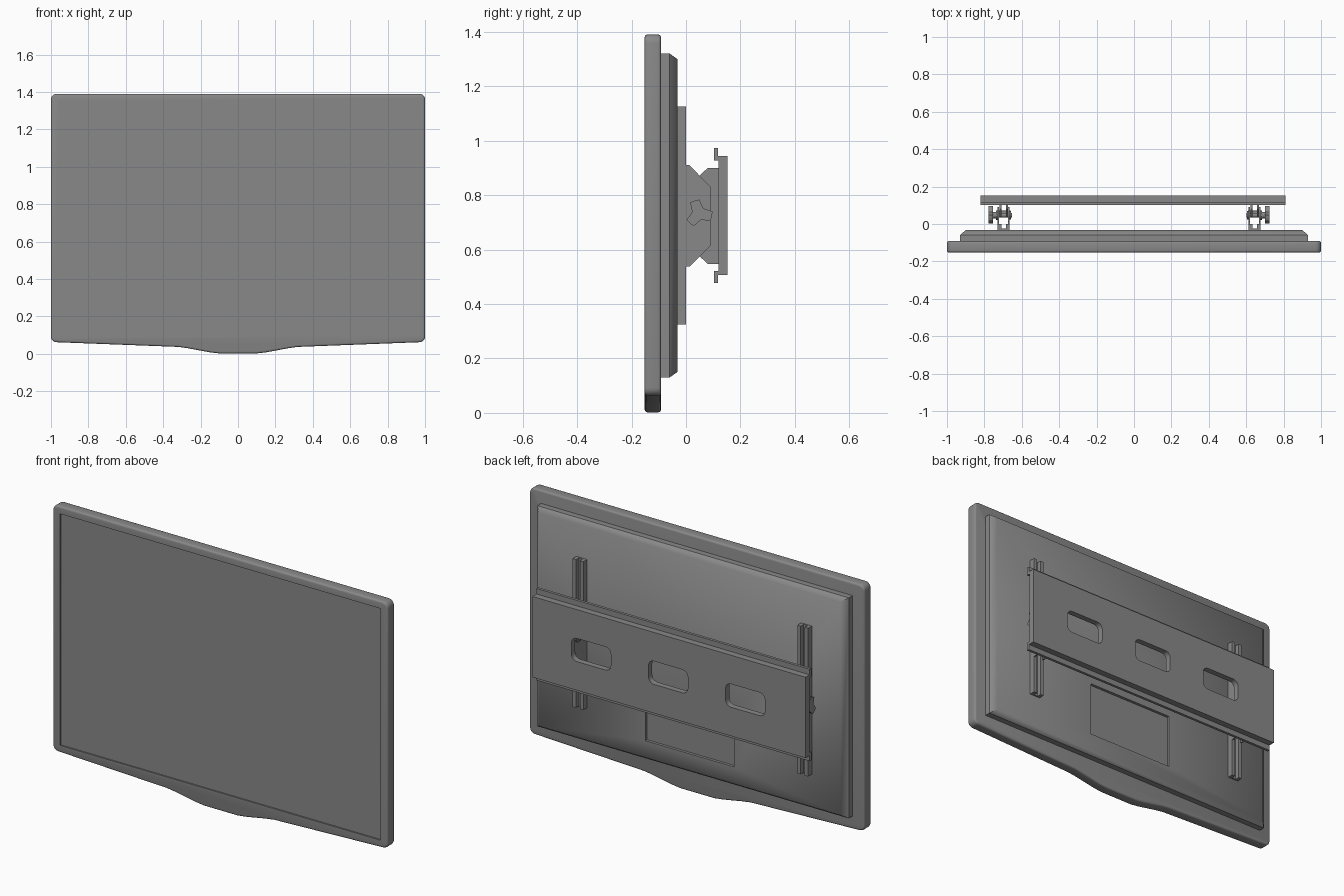
import bpy, bmesh, math
from mathutils import Vector

if "Cube" in bpy.data.objects:
    bpy.data.objects.remove(bpy.data.objects["Cube"], do_unlink=True)

grey = bpy.data.materials.new("mid_grey")
grey.use_nodes = True
GREY = (0.25, 0.25, 0.25, 1)
grey.diffuse_color = GREY
grey.node_tree.nodes["Principled BSDF"].inputs["Base Color"].default_value = GREY


def to_object(name, bm):
    bmesh.ops.recalc_face_normals(bm, faces=bm.faces[:])
    mesh = bpy.data.meshes.new(name)
    bm.to_mesh(mesh)
    bm.free()
    mesh.materials.append(grey)
    ob = bpy.data.objects.new(name, mesh)
    bpy.context.collection.objects.link(ob)
    return ob


def prism(name, pts, axis, lo, hi):
    """Extrude a 2D outline along an axis between lo and hi."""
    place = {"x": lambda a, b, t: (t, a, b),
             "y": lambda a, b, t: (a, t, b),
             "z": lambda a, b, t: (a, b, t)}[axis]
    bm = bmesh.new()
    face = bm.faces.new([bm.verts.new(place(a, b, lo)) for a, b in pts])
    out = bmesh.ops.extrude_face_region(bm, geom=[face])
    moved = [v for v in out["geom"] if isinstance(v, bmesh.types.BMVert)]
    bmesh.ops.translate(bm, verts=moved, vec=Vector(place(0, 0, hi - lo)))
    return to_object(name, bm)


def arc(cx, cy, r, start, end, steps):
    angles = [math.radians(start + (end - start) * i / steps) for i in range(steps + 1)]
    return [(cx + r * math.cos(a), cy + r * math.sin(a)) for a in angles]


def rect(x0, x1, z0, z1):
    return [(x0, z0), (x1, z0), (x1, z1), (x0, z1)]


def round_rect(cx, cz, w, h, r):
    x, z = w / 2 - r, h / 2 - r
    pts = []
    for i, (sx, sz) in enumerate([(1, 1), (-1, 1), (-1, -1), (1, -1)]):
        pts += arc(cx + sx * x, cz + sz * z, r, 90 * i, 90 * i + 90, 5)
    return pts


def bake(ob, cutters=()):
    """Apply modifiers, then drop the cutters."""
    for c in cutters:
        c.hide_render = True
        mod = ob.modifiers.new("cut", "BOOLEAN")
        mod.object, mod.operation, mod.solver = c, "DIFFERENCE", "EXACT"
    bpy.context.view_layer.update()
    dg = bpy.context.evaluated_depsgraph_get()
    mesh = bpy.data.meshes.new_from_object(ob.evaluated_get(dg))
    ob.modifiers.clear()
    ob.data = mesh
    for c in cutters:
        bpy.data.objects.remove(c, do_unlink=True)


def smooth(ob, degrees=35):
    ob.data.shade_smooth()
    ob.data.set_sharp_from_angle(angle=math.radians(degrees))


# Screen housing: curved chin, rounded corners and softened rim
half_chin = [(0.1, 0.002), (0.15, 0.008), (0.27, 0.03), (0.32, 0.037)]
R = 0.03
right_half = half_chin + arc(1 - R, 0.062 + R, R, -90, 0, 5) + arc(1 - R, 1.39 - R, R, 0, 90, 5)
outline = right_half + [(-x, z) for x, z in reversed(right_half)]
housing = prism("screen_housing", outline, "y", -0.152, -0.092)
rim = housing.modifiers.new("rim", "BEVEL")
rim.width, rim.segments, rim.limit_method, rim.angle_limit = 0.01, 3, "ANGLE", math.radians(60)
bake(housing, [prism("screen_cutter", rect(-0.957, 0.957, 0.10, 1.35), "y", -0.3, -0.144)])
smooth(housing)

# Rear cover: straight wall, chamfer, and a recessed connector bay
bm = bmesh.new()
rings = []
for y, (x0, x1, z0, z1) in [(-0.094, (-0.93, 0.93, 0.13, 1.32)),
                            (-0.06, (-0.93, 0.93, 0.13, 1.32)),
                            (-0.032, (-0.9, 0.9, 0.15, 1.30)),
                            (-0.032, (-0.265, 0.265, 0.24, 0.54)),
                            (-0.047, (-0.265, 0.265, 0.24, 0.54))]:
    rings.append([bm.verts.new((x, y, z)) for x, z in rect(x0, x1, z0, z1)])
for low, high in zip(rings, rings[1:]):
    for i in range(4):
        j = (i + 1) % 4
        bm.faces.new((low[i], low[j], high[j], high[i]))
bm.faces.new(rings[0])
bm.faces.new(rings[-1])
for f in bm.faces:
    f.smooth = True
# only the chamfer blends into the back face
soft = set(rings[2]) | set(rings[3])
for e in bm.edges:
    a, b = e.verts
    level = [k for k, ring in enumerate(rings) if a in ring and b in ring]
    blends = level == [2] or (a in soft and b in soft and not level)
    e.smooth = blends
to_object("rear_cover", bm)

# Wall plate: flat bar with hooked lips along both edges and three windows
MID = 0.725
half = [(0.152, 0.218), (0.117, 0.218), (0.117, 0.248), (0.102, 0.248),
        (0.102, 0.203), (0.12, 0.203)]
profile = [(y, MID + z) for y, z in half] + [(y, MID - z) for y, z in reversed(half)]
plate = prism("wall_plate", profile, "x", -0.82, 0.81)
windows = [prism("window_cutter", round_rect(cx, MID, 0.235, 0.125, 0.032), "y", 0.05, 0.2)
           for cx in (-0.46, 0, 0.46)]
bake(plate, windows)
smooth(plate)

# Side-view outlines of the arms and the three-lobed knob
tilt_outline = [(-0.005, 0.91), (0.013, 0.91), (0.09, 0.83), (0.09, 0.615),
                (0.013, 0.537), (-0.005, 0.537)]
hook_outline = [(0.04, 0.863), (0.08, 0.90), (0.122, 0.90), (0.122, 0.547),
                (0.08, 0.547), (0.04, 0.585)]
KNOB_Y, KNOB_Z = 0.047, 0.733
knob_outline = []
for k in range(3):
    a = 108 + 120 * k
    for da, r in [(-20, 0.051), (0, 0.049), (20, 0.051), (60, 0.025)]:
        t = math.radians(a + da)
        knob_outline.append((KNOB_Y + r * math.cos(t), KNOB_Z + r * math.sin(t)))


# Two mirrored bracket assemblies
for side, label in [(1, "left"), (-1, "right")]:
    centre = -0.026 + side * 0.671

    def across(name, pts, a, b):
        return prism(f"{label}_{name}", pts, "x", centre + side * a, centre + side * b)

    # vertical rail: open channel
    channel = [(-0.032, -0.034), (0.032, -0.034), (0.032, 0), (0.012, 0),
               (0.012, -0.024), (-0.012, -0.024), (-0.012, 0), (-0.032, 0)]
    prism(f"{label}_rail", [(centre + x, y) for x, y in channel], "z", 0.325, 1.125)

    # tilt arms on the rail, hook arms on the plate
    for s, pos in [(1, "outer"), (-1, "inner")]:
        across(f"{pos}_tilt_arm", tilt_outline, s * 0.024, s * 0.032)
        across(f"{pos}_hook_arm", hook_outline, s * 0.012, s * 0.022)

    # pivot bolt, washers and knob
    def disc(r):
        return arc(KNOB_Y, KNOB_Z, r, 0, 345, 23)

    parts = [across("pivot_bolt", disc(0.012), -0.044, 0.06),
             across("outer_washer", disc(0.026), 0.032, 0.04),
             across("inner_washer", disc(0.022), -0.04, -0.032),
             across("knob_hub", disc(0.018), 0.04, 0.058),
             across("lower_bolt", arc(0.06, 0.615, 0.011, 0, 345, 23), -0.036, 0.036)]
    for p in parts:
        smooth(p)
    across("knob", knob_outline, 0.056, 0.08)
